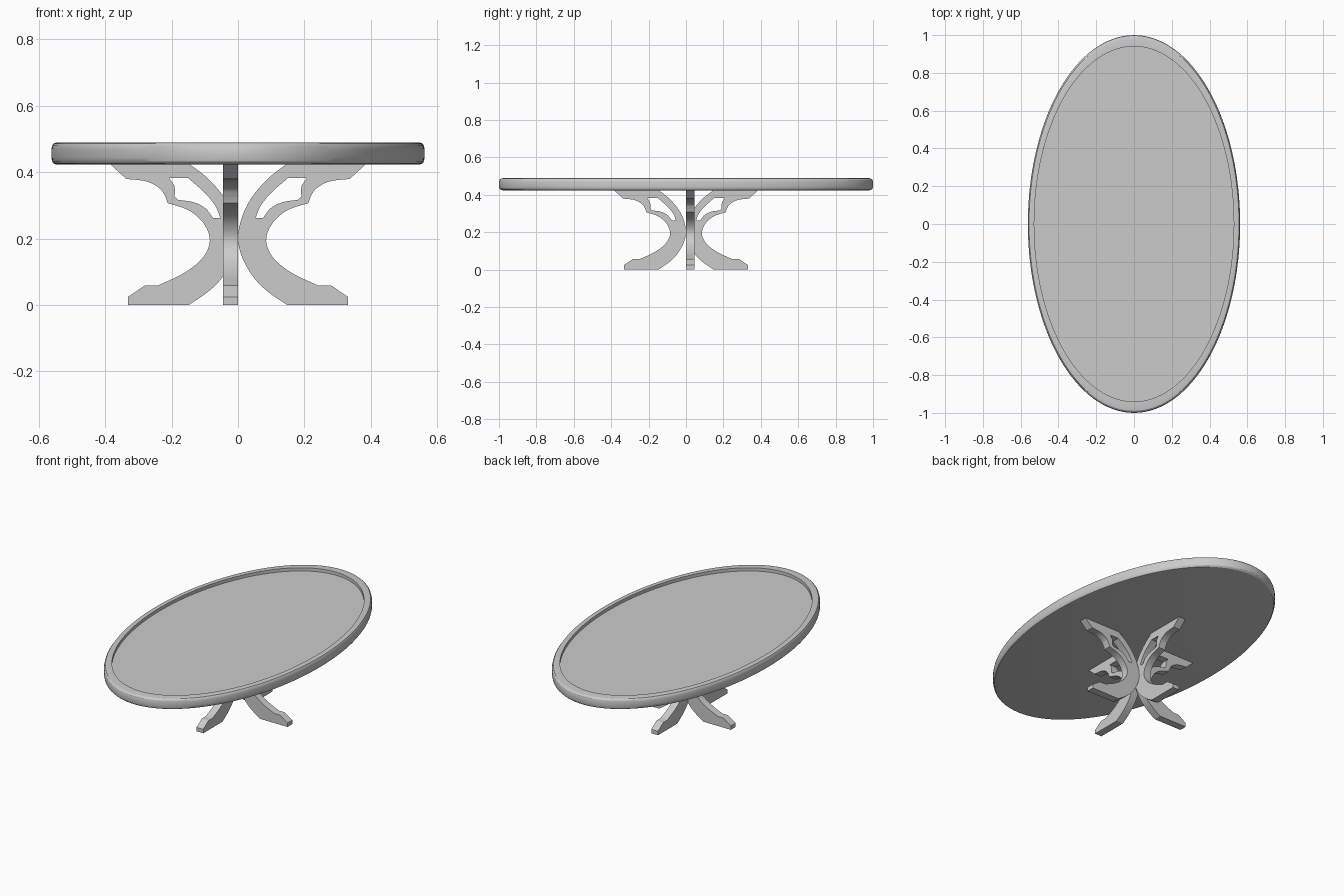
import bpy, bmesh, math
from mathutils import Vector

if "Cube" in bpy.data.objects:
    bpy.data.objects.remove(bpy.data.objects["Cube"])


def smooth_path(pts, steps=7):
    """Catmull-Rom samples through the points (last point left to the next segment)."""
    if len(pts) == 2:
        return [Vector(pts[0])]
    p = [Vector(q) for q in pts]
    p = [2 * p[0] - p[1]] + p + [2 * p[-1] - p[-2]]
    out = []
    for i in range(1, len(p) - 2):
        a, b, c, d = p[i - 1:i + 3]
        for k in range(steps):
            t = k / steps
            out.append(0.5 * (2 * b + (c - a) * t + (2 * a - 5 * b + 4 * c - d) * t * t
                              + (3 * b - a - 3 * c + d) * t ** 3))
    return out


def outline(segments):
    """Closed outline from segments, each starting where the previous one ended."""
    out = []
    for i, seg in enumerate(segments):
        out += smooth_path(seg + [segments[(i + 1) % len(segments)][0]])
    return out


def shade(obj):
    bpy.ops.object.select_all(action='DESELECT')
    obj.select_set(True)
    bpy.context.view_layer.objects.active = obj
    bpy.ops.object.shade_smooth_by_angle(angle=math.radians(30))


# leg silhouette: foot, outer curve, bracket, top, inner curve
leg_outline = outline([
    [(0.148, 0)], [(0.332, 0)], [(0.332, 0.024)], [(0.282, 0.058)],
    [(0.243, 0.058), (0.165, 0.095), (0.108, 0.14), (0.085, 0.193),
     (0.103, 0.245), (0.148, 0.285)],
    [(0.212, 0.307)],
    [(0.218, 0.325), (0.235, 0.35), (0.275, 0.372)],
    [(0.337, 0.38)], [(0.387, 0.426)],
    [(0.148, 0.426), (0.092, 0.382), (0.042, 0.325), (0.012, 0.265),
     (0, 0.2), (0.014, 0.14), (0.048, 0.082), (0.09, 0.04)],
])
# opening between the stem and the bracket
hole_outline = outline([
    [(0.150, 0.382)], [(0.207, 0.382)],
    [(0.192, 0.36), (0.19, 0.345)], [(0.191, 0.326)],
    [(0.18, 0.317), (0.132, 0.309), (0.098, 0.291)],
    [(0.075, 0.262)],
    [(0.053, 0.262), (0.068, 0.298), (0.1, 0.338)],
])

THICK = 0.045


def make_leg(name, angle, centre):
    curve = bpy.data.curves.new(name, 'CURVE')
    curve.dimensions = '2D'
    curve.fill_mode = 'BOTH'
    curve.extrude = THICK / 2
    for loop in (leg_outline, hole_outline):
        sp = curve.splines.new('POLY')
        sp.points.add(len(loop) - 1)
        for pt, co in zip(sp.points, loop):
            pt.co = (co.x, co.y, 0, 1)
        sp.use_cyclic_u = True
    obj = bpy.data.objects.new(name, curve)
    bpy.context.collection.objects.link(obj)
    obj.rotation_euler = (math.pi / 2, 0, angle)
    obj.location = centre
    bpy.ops.object.select_all(action='DESELECT')
    obj.select_set(True)
    bpy.context.view_layer.objects.active = obj
    bpy.ops.object.convert(target='MESH')
    obj = bpy.context.object
    bm = bmesh.new()
    bm.from_mesh(obj.data)
    bmesh.ops.remove_doubles(bm, verts=bm.verts, dist=1e-5)
    bmesh.ops.recalc_face_normals(bm, faces=bm.faces)
    bm.to_mesh(obj.data)
    bm.free()
    shade(obj)


# four legs, each pair slightly off centre
for name, deg, centre in (("right_leg", 0, (0, THICK / 2, 0)),
                          ("left_leg", 180, (0, THICK / 2, 0)),
                          ("back_leg", 90, (-THICK / 2, 0, 0)),
                          ("front_leg", 270, (-THICK / 2, 0, 0))):
    make_leg(name, math.radians(deg), centre)

# oval top: rounded rim with a recessed panel, as (scale, height) rings
RX, RY, SIDES = 0.562, 1.0, 128
profile = [(0.978, 0.424), (0.989, 0.426), (0.997, 0.433), (1.0, 0.444),
           (1.0, 0.469), (0.997, 0.48), (0.989, 0.487), (0.978, 0.489),
           (0.94, 0.489), (0.94, 0.47)]
bm = bmesh.new()
rings = [[bm.verts.new((RX * s * math.cos(2 * math.pi * i / SIDES),
                        RY * s * math.sin(2 * math.pi * i / SIDES), z))
          for i in range(SIDES)] for s, z in profile]
for lo, hi in zip(rings, rings[1:]):
    for i in range(SIDES):
        j = (i + 1) % SIDES
        bm.faces.new((lo[i], lo[j], hi[j], hi[i]))
bm.faces.new(rings[0][::-1])
bm.faces.new(rings[-1])
mesh = bpy.data.meshes.new("table_top")
bm.to_mesh(mesh)
bm.free()
top = bpy.data.objects.new("table_top", mesh)
bpy.context.collection.objects.link(top)
shade(top)
